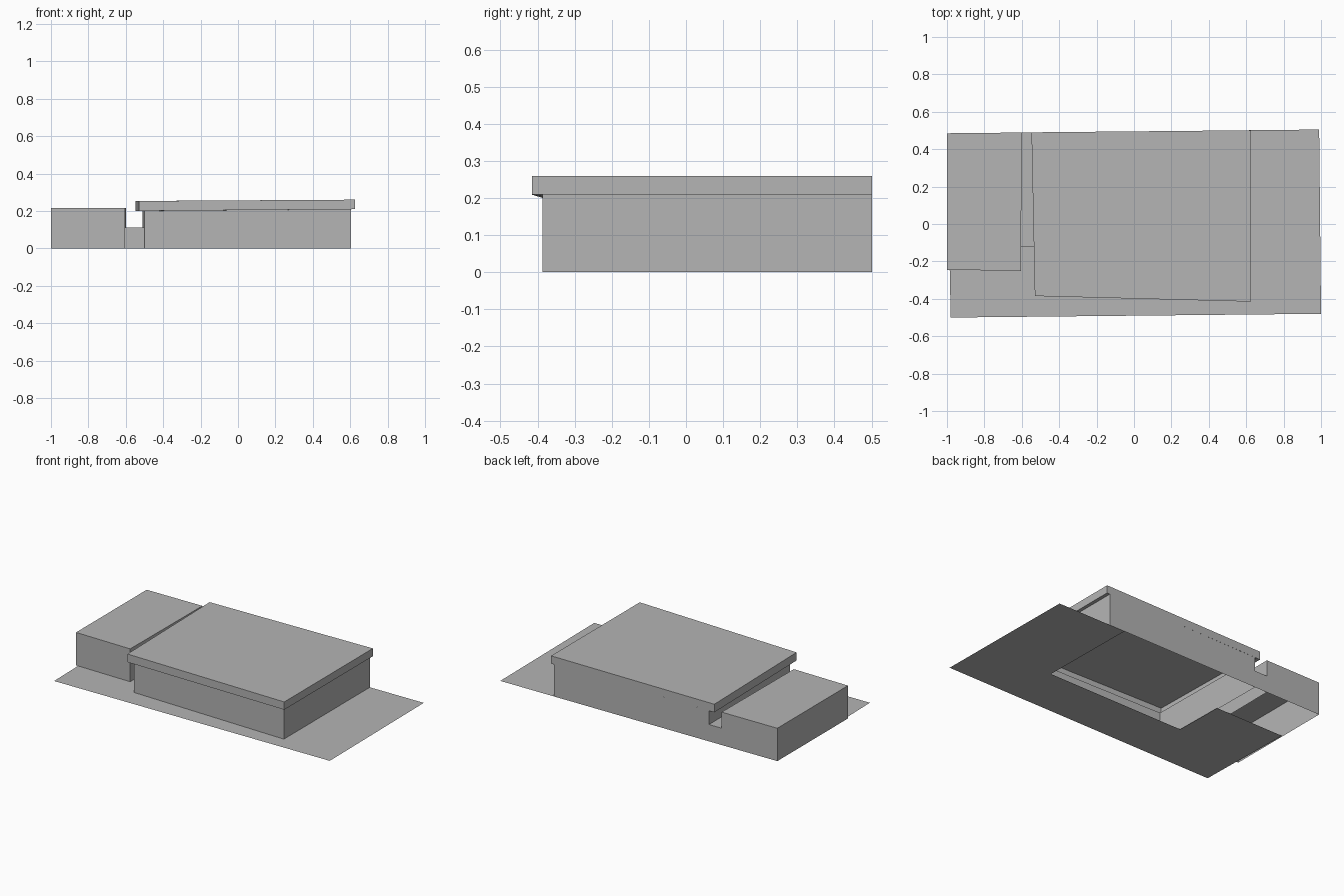
import bpy
import bmesh

if "Cube" in bpy.data.objects:
    bpy.data.objects.remove(bpy.data.objects["Cube"])

grey = bpy.data.materials.new("plain grey")
grey.diffuse_color = (0.46, 0.46, 0.46, 1)
grey.use_nodes = True
grey.node_tree.nodes["Principled BSDF"].inputs["Base Color"].default_value = grey.diffuse_color


def finish(name, bm):
    bmesh.ops.remove_doubles(bm, verts=bm.verts, dist=0.0001)
    mesh = bpy.data.meshes.new(name)
    bm.to_mesh(mesh)
    bm.free()
    mesh.materials.append(grey)
    obj = bpy.data.objects.new(name, mesh)
    bpy.context.collection.objects.link(obj)


def face(bm, pts):
    bm.faces.new([bm.verts.new(p) for p in pts])


def band(bm, low, high, sides=(0, 1, 2, 3)):
    """Quads joining two four-cornered rings, counter-clockwise from above."""
    for i in sides:
        j = (i + 1) % 4
        face(bm, (low[i], low[j], high[j], high[i]))


def ring(plan, z):
    """Footprint at height z; z may be one height or one per corner."""
    zs = z if isinstance(z, tuple) else (z,) * 4
    return [(x, y, h) for (x, y), h in zip(plan, zs)]


# Footprints: front left, front right, back right, back left
ground_plan = [(-0.98, -0.5), (1.0, -0.48), (0.99, 0.505), (-1.0, 0.485)]
main_plan = [(-0.50, -0.36), (0.603, -0.387), (0.603, 0.501), (-0.51, 0.49)]
roof_plan = [(-0.53, -0.385), (0.625, -0.415), (0.625, 0.501), (-0.548, 0.49)]
annex_plan = [(-1.0, -0.245), (-0.605, -0.25), (-0.60, 0.489), (-1.0, 0.485)]
link_plan = [(-0.605, -0.12), (-0.503, -0.12), (-0.51, 0.49), (-0.60, 0.489)]

# Ground sheet, left open under the middle of the buildings
bm = bmesh.new()
us, vs = (0, 0.25, 0.75, 1), (0, 1 / 3, 2 / 3, 1)


def ground_point(u, v):
    weights = ((1 - u) * (1 - v), u * (1 - v), u * v, (1 - u) * v)
    return tuple(sum(w * p[k] for w, p in zip(weights, ground_plan))
                 for k in (0, 1)) + (0,)


for i, rows in enumerate((2, 1, 3)):
    for j in range(rows):
        face(bm, [ground_point(us[a], vs[b]) for a, b in
                  ((i, j), (i + 1, j), (i + 1, j + 1), (i, j + 1))])
finish("ground_sheet", bm)

# Main building walls, open at top and bottom
eaves = (0.20, 0.209, 0.209, 0.20)
bm = bmesh.new()
band(bm, ring(main_plan, 0), ring(main_plan, eaves))
finish("main_walls", bm)

# Hollow overhanging roof: soffit, rim and flat top
bm = bmesh.new()
low, high = ring(roof_plan, eaves), ring(roof_plan, (0.253, 0.26, 0.26, 0.253))
band(bm, ring(main_plan, eaves), low, (0, 1, 3))
band(bm, low, high)
face(bm, high)
finish("main_roof", bm)

# Lower side building, open below
bm = bmesh.new()
top = ring(annex_plan, 0.215)
band(bm, ring(annex_plan, 0), top)
face(bm, top)
finish("annex", bm)

# Low link between the two buildings
bm = bmesh.new()
top = ring(link_plan, 0.11)
band(bm, ring(link_plan, 0), top, (0, 2))
face(bm, top)
finish("link", bm)
